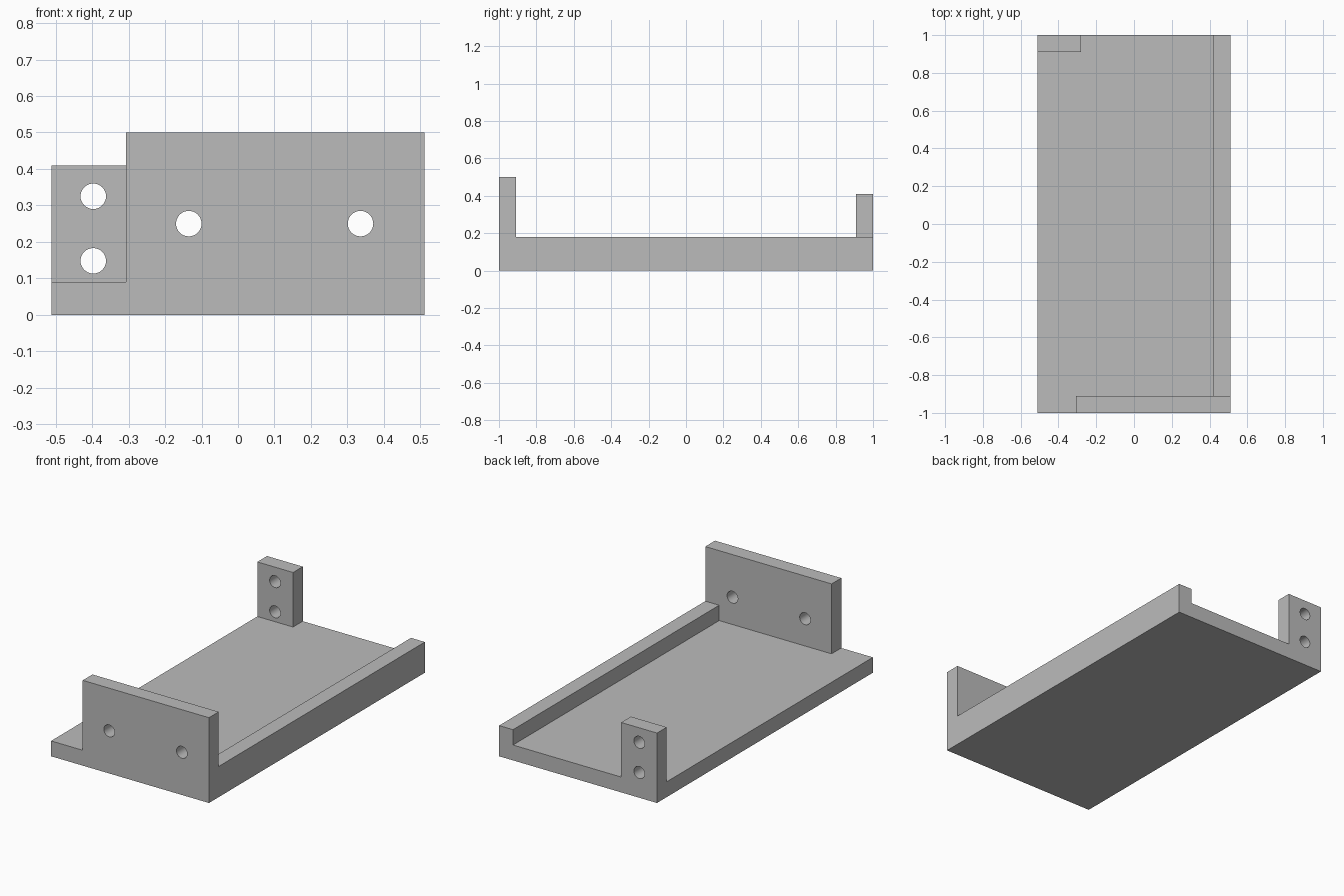
import bpy
import bmesh
from math import pi
from mathutils import Matrix, Vector

default = bpy.data.objects.get("Cube")
if default:
    bpy.data.objects.remove(default, do_unlink=True)

W = 0.512        # half width
L = 1.0          # half length
T = 0.09         # wall and floor thickness
HOLE_R = 0.035

grey = bpy.data.materials.new("grey")
grey.use_nodes = True
grey.diffuse_color = (0.5, 0.5, 0.5, 1)
grey.node_tree.nodes["Principled BSDF"].inputs["Base Color"].default_value = (0.5, 0.5, 0.5, 1)


def make_object(name, bm):
    bmesh.ops.recalc_face_normals(bm, faces=bm.faces)
    mesh = bpy.data.meshes.new(name)
    bm.to_mesh(mesh)
    bm.free()
    mesh.materials.append(grey)
    obj = bpy.data.objects.new(name, mesh)
    bpy.context.collection.objects.link(obj)
    return obj


def extrude_profile(name, points, y0, y1):
    """Extrude an x/z outline along y."""
    bm = bmesh.new()
    face = bm.faces.new([bm.verts.new((x, y0, z)) for x, z in points])
    result = bmesh.ops.extrude_face_region(bm, geom=[face], use_keep_orig=True)
    moved = [v for v in result["geom"] if isinstance(v, bmesh.types.BMVert)]
    bmesh.ops.translate(bm, verts=moved, vec=Vector((0, y1 - y0, 0)))
    return make_object(name, bm)


def hole_cutter(x, y, z):
    bm = bmesh.new()
    matrix = Matrix.Translation((x, y, z)) @ Matrix.Rotation(pi / 2, 4, "X")
    bmesh.ops.create_cone(bm, cap_ends=True, segments=32, radius1=HOLE_R,
                          radius2=HOLE_R, depth=3 * T, matrix=matrix)
    return make_object("hole_cutter", bm)


def combine(target, tool, operation):
    mod = target.modifiers.new(operation.lower(), "BOOLEAN")
    mod.operation = operation
    mod.solver = "EXACT"
    mod.object = tool
    bpy.context.view_layer.objects.active = target
    bpy.ops.object.modifier_apply(modifier=mod.name)
    bpy.data.objects.remove(tool, do_unlink=True)


def rectangle(x0, x1, height):
    return [(x0, 0), (x1, 0), (x1, height), (x0, height)]


# Floor with a raised rim along the left side
bracket = extrude_profile("mounting_bracket", [
    (-W, 0), (W, 0), (W, 2 * T), (W - T, 2 * T), (W - T, T), (-W, T)], -L, L)

# Tall front plate and short rear post, fused into the floor
combine(bracket, extrude_profile("front_plate", rectangle(-0.307, W, 0.5), -L, -L + T), "UNION")
combine(bracket, extrude_profile("rear_post", rectangle(-W, -0.28, 0.41), L - T, L), "UNION")

# Two screw holes through each upright
for x, y, z in [(-0.135, -L, 0.25), (0.336, -L, 0.25),
                (-0.397, L, 0.148), (-0.397, L, 0.325)]:
    combine(bracket, hole_cutter(x, y, z), "DIFFERENCE")

# Smooth hole walls, crisp edges
bpy.ops.object.select_all(action="DESELECT")
bracket.select_set(True)
bpy.context.view_layer.objects.active = bracket
bpy.ops.object.shade_smooth_by_angle(angle=pi / 6)
